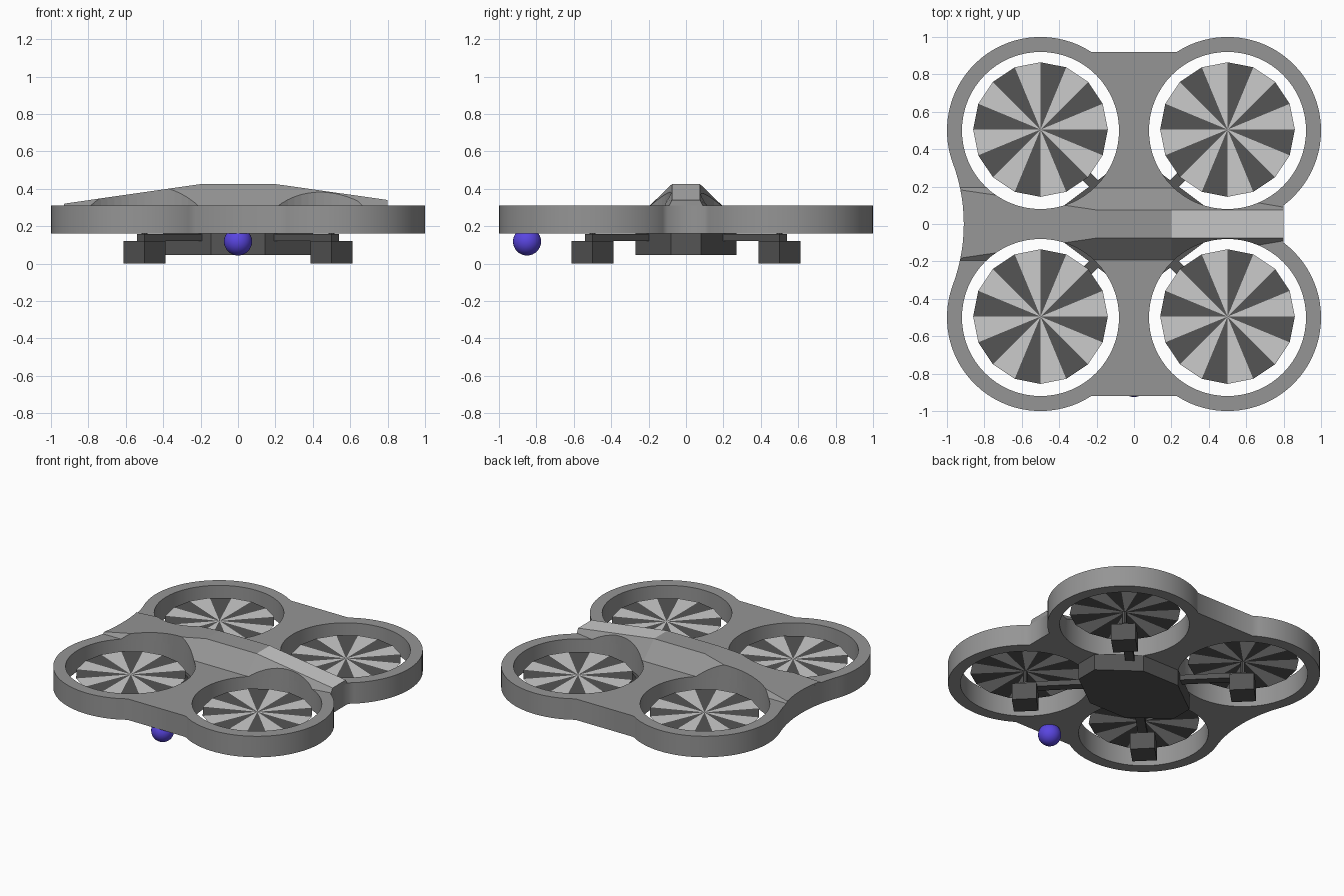
import bpy, bmesh
from math import cos, sin, pi, radians
from mathutils import Matrix

if "Cube" in bpy.data.objects:
    bpy.data.objects.remove(bpy.data.objects["Cube"])


def material(name, rgb):
    m = bpy.data.materials.new(name)
    m.diffuse_color = (*rgb, 1)
    m.use_nodes = True
    m.node_tree.nodes["Principled BSDF"].inputs["Base Color"].default_value = m.diffuse_color
    return m


SHELL = material("shell_grey", (0.3, 0.3, 0.3))
LIGHT = material("light_grey", (0.8, 0.8, 0.8))
DARK = material("dark_grey", (0.09, 0.09, 0.09))
BLUE = material("sensor_blue", (0.1, 0.06, 0.75))
CORNERS = [(sx, sy) for sx in (1, -1) for sy in (1, -1)]


def add(name, mesh, *mats):
    ob = bpy.data.objects.new(name, mesh)
    bpy.context.collection.objects.link(ob)
    for m in mats:
        ob.data.materials.append(m)
    return ob


def from_bmesh(name, bm, *mats):
    bmesh.ops.recalc_face_normals(bm, faces=bm.faces)
    me = bpy.data.meshes.new(name)
    bm.to_mesh(me)
    bm.free()
    return add(name, me, *mats)


def arc(cx, cy, r, a0, a1, n):
    return [(cx + r * cos(radians(a0 + (a1 - a0) * i / n)),
             cy + r * sin(radians(a0 + (a1 - a0) * i / n))) for i in range(n + 1)]


def prism(name, pts, z0, z1, *mats):
    bm = bmesh.new()
    lo = [bm.verts.new((x, y, z0)) for x, y in pts]
    hi = [bm.verts.new((x, y, z1)) for x, y in pts]
    bm.faces.new(lo)
    bm.faces.new(hi)
    for i in range(len(pts)):
        j = (i + 1) % len(pts)
        bm.faces.new((lo[i], lo[j], hi[j], hi[i]))
    return from_bmesh(name, bm, *mats)


def evaluated_mesh(ob):
    dg = bpy.context.evaluated_depsgraph_get()
    return bpy.data.meshes.new_from_object(ob.evaluated_get(dg))


# Shell plate: rounded outline with four round ducts
outline = (arc(.5, .5, .5, -53.13, 122.86, 40) + arc(-.5, .5, .5, 57.14, 200.4, 32)
           + arc(-1.844, 0, .934, 20.4, -20.4, 14)[1:-1]
           + arc(-.5, -.5, .5, 159.6, 302.86, 32) + arc(.5, -.5, .5, 237.14, 413.13, 40))
loops = [outline] + [arc(.5 * sx, .5 * sy, .42, 0, 360, 64)[:-1] for sx, sy in CORNERS]
cu = bpy.data.curves.new("shell_profile", 'CURVE')
cu.dimensions, cu.fill_mode, cu.extrude = '2D', 'BOTH', .075
for pts in loops:
    sp = cu.splines.new('POLY')
    sp.points.add(len(pts) - 1)
    for p, (x, y) in zip(sp.points, pts):
        p.co = (x, y, 0, 1)
    sp.use_cyclic_u = True
temp = add("shell_profile", cu)
bpy.context.view_layer.update()
shell_mesh = evaluated_mesh(temp)
bpy.data.objects.remove(temp)
shell_mesh.transform(Matrix.Translation((0, 0, .235)))
shell_mesh.materials.clear()
add("duct_shell", shell_mesh, SHELL)

# Spine: lofted ridge along x (x, top height, top half width, base half width)
bm = bmesh.new()
rings = []
for x, z, t, b in [(-.96, .316, .187, .195), (-.2, .425, .075, .193),
                   (.2, .425, .075, .193), (.8, .34, .075, .09)]:
    sec = [(-b, .25), (-b, .31), (-t, z), (t, z), (b, .31), (b, .25)]
    rings.append([bm.verts.new((x, y, zz)) for y, zz in sec])
for k in range(3):
    for i in range(6):
        j = (i + 1) % 6
        f = bm.faces.new((rings[k][i], rings[k][j], rings[k + 1][j], rings[k + 1][i]))
        f.material_index = 1 if (k, i) == (2, 2) else 0
bm.faces.new(rings[0])
bm.faces.new(rings[-1])
spine = from_bmesh("spine", bm, SHELL, LIGHT)

# Trim the spine to the ducts and the concave end
cutters = [prism("cutter", pts, .1, .6) for pts in
           loops[1:] + [arc(-1.844, 0, .934, 0, 360, 128)[:-1]]]
for c in cutters:
    md = spine.modifiers.new("trim", 'BOOLEAN')
    md.operation, md.solver, md.object = 'DIFFERENCE', 'EXACT', c
bpy.context.view_layer.update()
trimmed = evaluated_mesh(spine)
spine.modifiers.clear()
spine.data = trimmed
for c in cutters:
    bpy.data.objects.remove(c)

# Rotors, motor pods, shafts and diagonal arms
for n, (sx, sy) in enumerate(CORNERS, 1):
    cx, cy = .5 * sx, .5 * sy + .005
    bm = bmesh.new()
    mid = bm.verts.new((cx, cy, .25))
    rim = [bm.verts.new((x, y, .25)) for x, y in arc(cx, cy, .36, 0, 360, 16)[:-1]]
    for i in range(16):
        bm.faces.new((mid, rim[i], rim[(i + 1) % 16])).material_index = i % 2
    from_bmesh(f"rotor_{n}", bm, LIGHT, DARK)
    prism(f"motor_pod_{n}", arc(.5 * sx, .5 * sy, .113, 0, 360, 4)[:-1], 0, .12, DARK)
    prism(f"rotor_shaft_{n}", arc(.5 * sx, .5 * sy, .015, 0, 360, 8)[:-1], .12, .249, DARK)
    w = .021
    prism(f"arm_{n}", [(sx * (.17 - w), sy * (.17 + w)), (sx * (.17 + w), sy * (.17 - w)),
                       (sx * (.52 + w), sy * (.52 - w)), (sx * (.52 - w), sy * (.52 + w))],
          .12, .157, DARK)

# Belly hub: elongated octagon
prism("belly_hub", [(.4, -.08), (.4, .08), (.145, .27), (-.145, .27),
                    (-.4, .08), (-.4, -.08), (-.145, -.27), (.145, -.27)],
      .045, .165, DARK)

# Round sensor under the front edge
bpy.ops.mesh.primitive_uv_sphere_add(segments=32, ring_count=16, radius=.075,
                                     location=(0, -.85, .118))
ball = bpy.context.object
ball.name = "front_sensor"
ball.data.materials.append(BLUE)
bpy.ops.object.shade_smooth()
